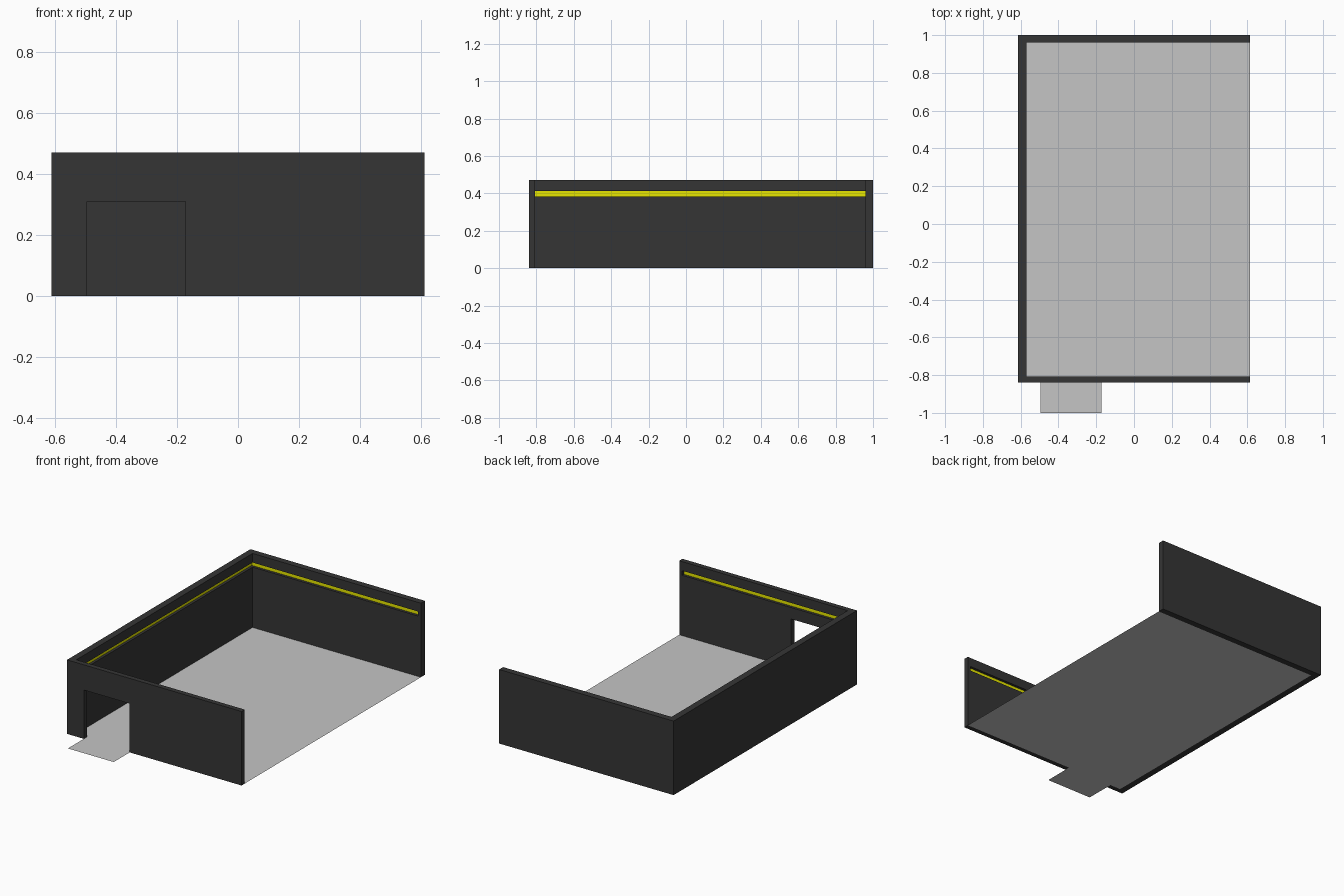
import bpy
import bmesh

if "Cube" in bpy.data.objects:
    bpy.data.objects.remove(bpy.data.objects["Cube"], do_unlink=True)


def material(name, colour):
    mat = bpy.data.materials.new(name)
    mat.use_nodes = True
    mat.diffuse_color = (*colour, 1)
    mat.node_tree.nodes["Principled BSDF"].inputs["Base Color"].default_value = (*colour, 1)
    return mat


charcoal = material("charcoal", (0.036, 0.036, 0.036))
grey = material("floor grey", (0.56, 0.56, 0.56))
yellow = material("light yellow", (0.8, 0.8, 0.0))


def prism(name, outline, z0, z1, mat):
    """Extrude a plan outline upward; a flat sheet if z0 equals z1."""
    bm = bmesh.new()
    face = bm.faces.new([bm.verts.new((x, y, z0)) for x, y in outline])
    if z1 > z0:
        top = bmesh.ops.extrude_face_region(bm, geom=[face])["geom"]
        verts = [v for v in top if isinstance(v, bmesh.types.BMVert)]
        bmesh.ops.translate(bm, verts=verts, vec=(0, 0, z1 - z0))
        bmesh.ops.recalc_face_normals(bm, faces=bm.faces)
    mesh = bpy.data.meshes.new(name)
    bm.to_mesh(mesh)
    bm.free()
    mesh.materials.append(mat)
    obj = bpy.data.objects.new(name, mesh)
    bpy.context.collection.objects.link(obj)
    return obj


def rect(x0, x1, y0, y1):
    return [(x0, y0), (x1, y0), (x1, y1), (x0, y1)]


def cut(target, name, outline, z0, z1):
    cutter = prism(name, outline, z0, z1, charcoal)
    cutter.hide_render = True
    mod = target.modifiers.new(name, "BOOLEAN")
    mod.operation = "DIFFERENCE"
    mod.solver = "EXACT"
    mod.object = cutter
    bpy.context.view_layer.objects.active = target
    bpy.ops.object.modifier_apply(modifier=name)
    bpy.data.objects.remove(cutter, do_unlink=True)


# Main dimensions
X, FRONT, BACK, HEIGHT = 0.613, -0.84, 1.0, 0.47
IN_X, IN_FRONT, IN_BACK = -0.57, -0.808, 0.96
DOOR_L, DOOR_R, DOOR_H = -0.495, -0.173, 0.31
SLOT_Z0, SLOT_Z1, DEPTH = 0.383, 0.412, 0.02

# Three walls, open on the left side
walls = prism("walls", [(X, FRONT), (X, IN_FRONT), (IN_X, IN_FRONT), (IN_X, IN_BACK),
                        (X, IN_BACK), (X, BACK), (-X, BACK), (-X, FRONT)],
              0, HEIGHT, charcoal)
cut(walls, "doorway_cutter", rect(DOOR_L, DOOR_R, FRONT - 0.1, IN_FRONT + 0.1), -0.1, DOOR_H)

# Recessed light slot running round the inside, closed at the wall ends
sx0, sx1 = IN_X - DEPTH, X - DEPTH
sy0, sy1 = IN_FRONT - DEPTH, IN_BACK + DEPTH
cut(walls, "slot_cutter", rect(sx0, sx1, sy0, sy1), SLOT_Z0, SLOT_Z1)

# Light strips on the back of the slot
T = 0.003
for name, outline in {
    "right_light_strip": rect(sx0, sx0 + T, sy0, sy1),
    "front_light_strip": rect(sx0, sx1, sy0, sy0 + T),
    "back_light_strip": rect(sx0, sx1, sy1 - T, sy1),
}.items():
    prism(name, outline, SLOT_Z0, SLOT_Z1, yellow)

# Floor sheet with a tongue out through the doorway
prism("floor", [(IN_X, IN_FRONT), (DOOR_L, IN_FRONT), (DOOR_L, -1), (DOOR_R, -1),
                (DOOR_R, IN_FRONT), (X, IN_FRONT), (X, IN_BACK), (IN_X, IN_BACK)],
      0, 0, grey)
